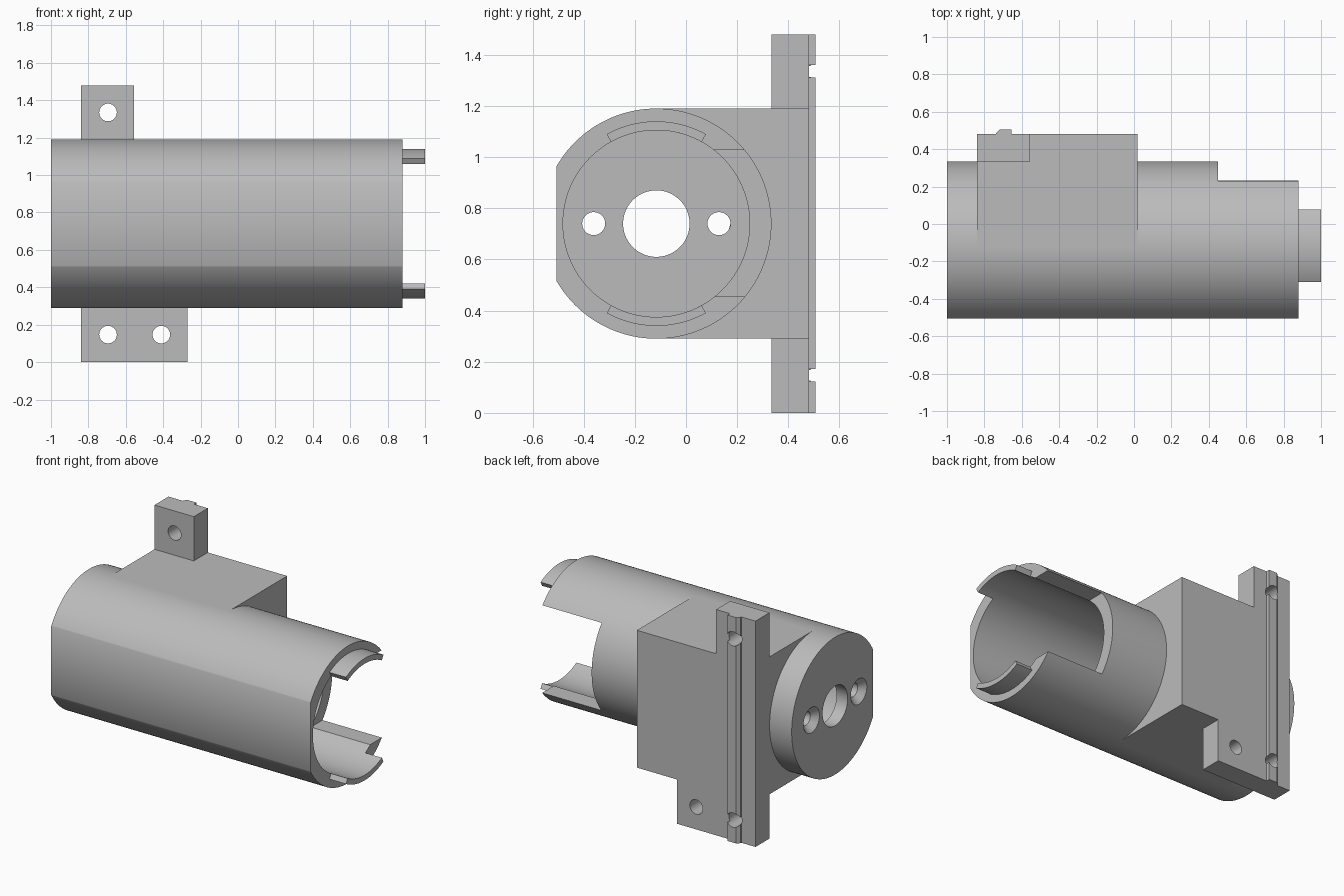
import bpy, bmesh, math
from mathutils import Matrix, Vector

if "Cube" in bpy.data.objects:
    bpy.data.objects.remove(bpy.data.objects["Cube"], do_unlink=True)

grey = bpy.data.materials.new("plain grey")
grey.use_nodes = True
grey.diffuse_color = (0.5, 0.5, 0.5, 1)
grey.node_tree.nodes["Principled BSDF"].inputs["Base Color"].default_value = (0.5, 0.5, 0.5, 1)

CY, CZ = -0.116, 0.74          # barrel axis
R, BORE = 0.45, 0.365          # barrel outer and inner radius


def finish(name, bm):
    bmesh.ops.recalc_face_normals(bm, faces=bm.faces)
    mesh = bpy.data.meshes.new(name)
    bm.to_mesh(mesh)
    bm.free()
    mesh.materials.append(grey)
    obj = bpy.data.objects.new(name, mesh)
    bpy.context.collection.objects.link(obj)
    return obj


def box(name, x, y, z):
    bm = bmesh.new()
    bmesh.ops.create_cube(bm, size=1)
    for v in bm.verts:
        v.co = Vector([(a + b) / 2 + c * (b - a) for c, (a, b) in zip(v.co, (x, y, z))])
    return finish(name, bm)


def rod(name, start, axis, length, r, r_end=None, sides=96):
    """Cylinder or cone that starts at a point and runs along X or Y."""
    bm = bmesh.new()
    bmesh.ops.create_cone(bm, cap_ends=True, segments=sides, depth=length,
                          radius1=r, radius2=r if r_end is None else r_end)
    bmesh.ops.translate(bm, vec=(0, 0, length / 2), verts=bm.verts)
    turn = Matrix.Rotation(math.pi / 2, 4, "Y") if axis == "X" else Matrix.Rotation(-math.pi / 2, 4, "X")
    bmesh.ops.transform(bm, matrix=Matrix.Translation(start) @ turn, verts=bm.verts)
    return finish(name, bm)


def prism(name, points, direction):
    """Extrude a closed outline along a vector."""
    bm = bmesh.new()
    face = bm.faces.new([bm.verts.new(p) for p in points])
    made = bmesh.ops.extrude_face_region(bm, geom=[face])["geom"]
    bmesh.ops.translate(bm, vec=direction, verts=[g for g in made if isinstance(g, bmesh.types.BMVert)])
    return finish(name, bm)


def cut(obj, *cutters):
    bpy.context.view_layer.objects.active = obj
    for c in cutters:
        c.hide_render = True
        mod = obj.modifiers.new("cut", "BOOLEAN")
        mod.operation, mod.solver, mod.object = "DIFFERENCE", "EXACT", c
        bpy.ops.object.modifier_apply(modifier=mod.name)
    for c in cutters:
        bpy.data.objects.remove(c, do_unlink=True)


# Barrel: flat front, deep bore, side window, drilled end wall
barrel = rod("barrel", (-1, CY, CZ), "X", 1.88, R, sides=128)
cutters = [
    box("front_flat_cutter", (-2, 2), (-1, -0.506), (0, 2)),
    rod("bore_cutter", (-0.92, CY, CZ), "X", 3, BORE, sides=128),
    box("window_cutter", (0.45, 2), (0, 1), (0.455, 1.028)),
    rod("shaft_hole_cutter", (-1.5, CY, CZ), "X", 1, 0.13),
]
for side in (-1, 1):
    y = CY + side * 0.245
    cutters.append(rod("screw_hole_cutter", (-1.5, y, CZ), "X", 1, 0.045, sides=32))
    cutters.append(rod("countersink_cutter", (-1.01, y, CZ), "X", 0.05, 0.093, 0.045, sides=32))
cut(barrel, *cutters)

# Curved locating tabs on the open end
for name, middle in (("upper_tab", math.pi / 2), ("lower_tab", -math.pi / 2)):
    spread = math.radians(29)
    angles = [middle - spread + 2 * spread * i / 20 for i in range(21)]
    outline = [(r, a) for r, run in ((0.4, angles), (BORE, angles[::-1])) for a in run]
    prism(name, [(0.87, CY + r * math.cos(a), CZ + r * math.sin(a)) for r, a in outline], (0.13, 0, 0))

# Saddle block that carries the barrel
block = box("saddle_block", (-0.84, 0.02), (CY, 0.48), (CZ - R, CZ + R))
cut(block, rod("saddle_cutter", (-2, CY, CZ), "X", 4, R - 0.01, sides=128))

# Drilled mounting ears and the locating rib along the back
HOLE_X, LOW, HIGH = -0.695, 0.147, 1.335


def drill(x, z):
    return rod("bolt_hole_cutter", (x, 0.2, z), "Y", 0.5, 0.047, sides=48)


upper_ear = box("upper_ear", (-0.84, -0.555), (0.335, 0.48), (CZ + R, 1.48))
cut(upper_ear, drill(HOLE_X, HIGH))
lower_ear = box("lower_ear", (-0.84, -0.27), (0.335, 0.48), (0, CZ - R))
cut(lower_ear, drill(HOLE_X, LOW), drill(-0.41, LOW))
rib = prism("back_rib", [(-0.737, 0.478, 0), (-0.655, 0.478, 0), (-0.655, 0.506, 0),
                         (-0.718, 0.506, 0), (-0.737, 0.487, 0)], (0, 0, 1.48))
cut(rib, drill(HOLE_X, LOW), drill(HOLE_X, HIGH))

# Smooth the curved walls, keep the edges sharp
bpy.ops.object.select_all(action="DESELECT")
for obj in (barrel, block, upper_ear, lower_ear, rib, bpy.data.objects["upper_tab"], bpy.data.objects["lower_tab"]):
    obj.select_set(True)
    bpy.context.view_layer.objects.active = obj
bpy.ops.object.shade_smooth_by_angle(angle=math.radians(30))
